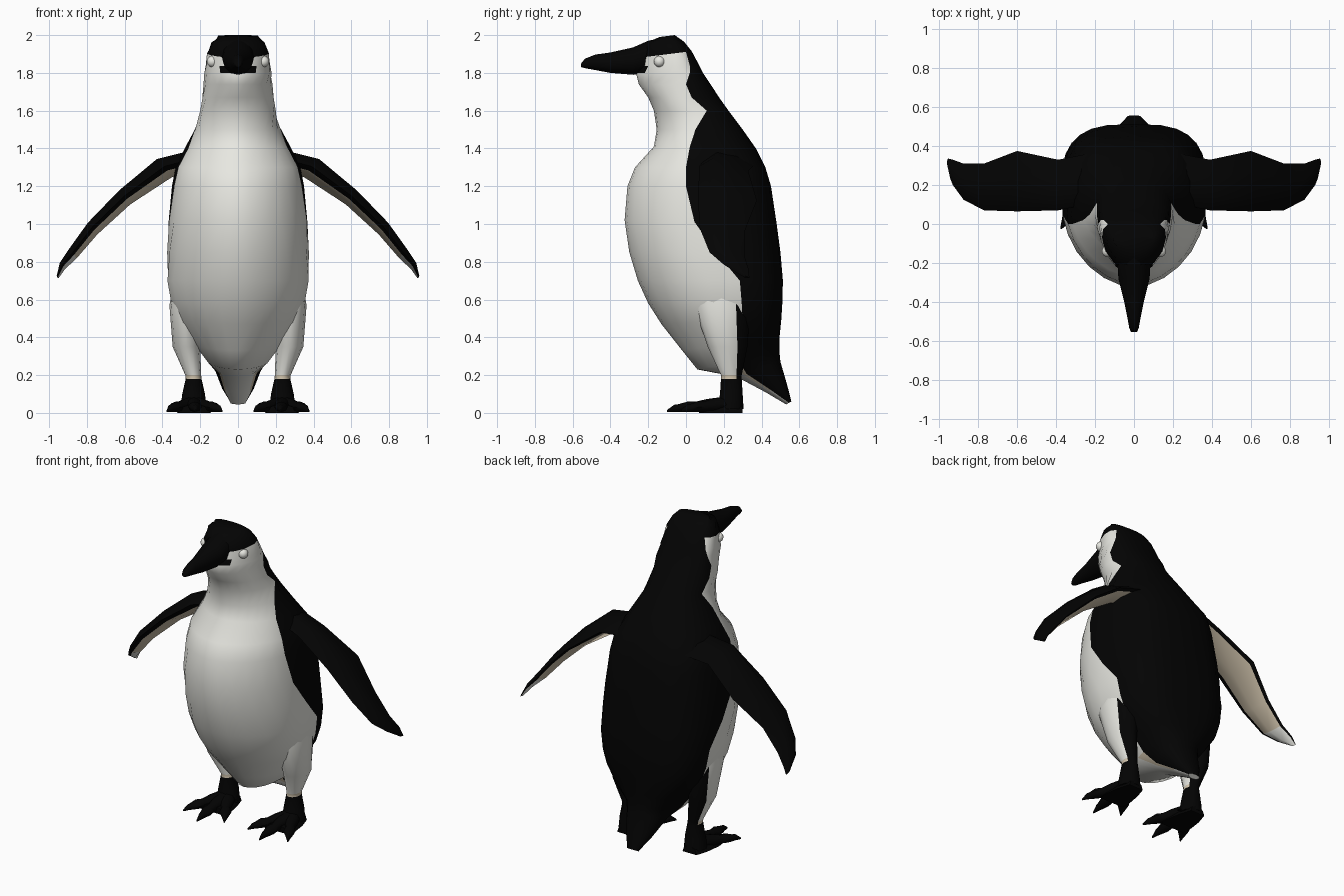
import bpy, bmesh, math
from mathutils import Vector

if "Cube" in bpy.data.objects:
    bpy.data.objects.remove(bpy.data.objects["Cube"])


def material(name, rgb):
    m = bpy.data.materials.new(name)
    m.diffuse_color = (*rgb, 1)
    m.use_nodes = True
    m.node_tree.nodes["Principled BSDF"].inputs["Base Color"].default_value = m.diffuse_color
    return m


BLACK, WHITE, CREAM = 0, 1, 2
MATS = [material("black plumage", (0.001, 0.001, 0.001)),
        material("white plumage", (0.82, 0.82, 0.77)),
        material("cream skin", (0.66, 0.57, 0.43))]


def loft(name, rings, rule, mirror=False, angle=50):
    """Skin closed rings of equal length; rule(row, column, centre) gives the colour."""
    bm = bmesh.new()
    rows = [[bm.verts.new(p) for p in r] for r in rings]
    n = len(rows[0])
    for i in range(len(rows) - 1):
        for j in range(n):
            k = (j + 1) % n
            f = bm.faces.new((rows[i][j], rows[i][k], rows[i + 1][k], rows[i + 1][j]))
            f.material_index = rule(i, j, f.calc_center_median())
    for i, r in ((0, rows[0]), (len(rows) - 2, rows[-1])):
        f = bm.faces.new(r)
        f.material_index = rule(i, 0, f.calc_center_median())
    bmesh.ops.recalc_face_normals(bm, faces=bm.faces)
    me = bpy.data.meshes.new(name)
    bm.to_mesh(me)
    bm.free()
    ob = bpy.data.objects.new(name, me)
    bpy.context.collection.objects.link(ob)
    finish(ob, mirror, angle)
    return ob


def finish(ob, mirror, angle):
    for m in MATS:
        ob.data.materials.append(m)
    bpy.ops.object.select_all(action='DESELECT')
    ob.select_set(True)
    bpy.context.view_layer.objects.active = ob
    bpy.ops.object.shade_smooth_by_angle(angle=math.radians(angle))
    if mirror:
        ob.modifiers.new("mirror", 'MIRROR').use_clip = False


def spow(v, e):
    return math.copysign(abs(v) ** e, v)


def ellipse(c, a, b, n=10):
    """Ring around centre c with half axes a and b."""
    return [Vector(c) + Vector(a) * math.cos(2 * math.pi * i / n)
            + Vector(b) * math.sin(2 * math.pi * i / n) for i in range(n)]


# Body, neck, head and tail: front y,z / back y,z / half width / y of colour edge
BODY = [(.53, .045, .558, .06, .04, .545), (.42, .11, .535, .15, .085, .45),
        (.27, .19, .50, .27, .125, .32), (.06, .23, .495, .32, .165, .28),
        (-.02, .33, .495, .40, .235, .27), (-.13, .47, .505, .50, .32, .30),
        (-.20, .58, .51, .58, .355, .295), (-.255, .70, .513, .70, .375, .285),
        (-.30, .85, .50, .85, .375, .16), (-.325, 1.02, .48, 1.0, .37, .045),
        (-.31, 1.2, .45, 1.2, .35, .0), (-.27, 1.3, .42, 1.3, .33, .0),
        (-.17, 1.41, .37, 1.4, .28, .02), (-.155, 1.5, .30, 1.5, .23, .05),
        (-.17, 1.6, .225, 1.6, .20, .11), (-.20, 1.67, .175, 1.67, .19, .03),
        (-.25, 1.74, .13, 1.74, .183, .0), (-.265, 1.80, .09, 1.80, .178, .02),
        (-.25, 1.835, .07, 1.84, .172, .02), (-.25, 1.88, .03, 1.915, .165, .0),
        (-.22, 1.955, -.01, 1.965, .14, -.05), (-.14, 1.99, -.06, 2.0, .105, -.1)]
N = 6


def body_ring(yf, zf, yb, zb, w, edge):
    head = zf > 1.7
    back_e = .66 if .28 < zf < 1.35 else .9             # boxier back
    front_x = 1.2 if head else 1.12                     # pointed face and belly
    mid = yf + (yb - yf) * (.7 if head else .54)        # widest point
    c = (mid - edge) / ((mid - yf) if edge < mid else (yb - mid))
    te = math.acos(spow(c, 1 / (1 if edge < mid else back_e)))
    # a column of vertices always lies on the colour edge
    ts = [te * i / N for i in range(N)] + [te + (math.pi - te) * i / N for i in range(N + 1)]
    half = []
    for t in ts:
        front = math.cos(t) > 0
        y = mid - spow(math.cos(t), 1 if front else back_e) * ((mid - yf) if front else (yb - mid))
        x = w * max(math.sin(t), 0) ** (front_x if front else back_e)
        half.append((x, y, zf + (zb - zf) * (y - yf) / (yb - yf)))
    return half + [(-x, y, z) for x, y, z in half[-2:0:-1]]


def body_colour(row, col, c):
    if row >= 19 or (row == 17 and c.y < -.205):        # cap and cheek mask
        return BLACK
    if row in (1, 2) and col in (N - 1, 3 * N):         # cream rim under the tail
        return CREAM
    return BLACK if N <= col < 3 * N else WHITE


loft("body", [body_ring(*r) for r in BODY], body_colour)

# Beak: y, top z, bottom z, half width
BEAK = [(-.555, 1.85, 1.83, .015), (-.535, 1.875, 1.825, .024), (-.48, 1.897, 1.815, .034),
        (-.40, 1.908, 1.80, .05), (-.28, 1.935, 1.79, .08), (-.20, 1.97, 1.80, .085),
        (-.13, 1.985, 1.82, .08)]
loft("beak", [ellipse((0, y, (t + b) / 2), (w, 0, 0), (0, 0, (t - b) / 2), 12)
              for y, t, b, w in BEAK], lambda i, j, c: BLACK)

# Eyes
bpy.ops.mesh.primitive_uv_sphere_add(segments=16, ring_count=10, radius=.03)
eye = bpy.context.object
eye.name = "eye"
for v in eye.data.vertices:
    v.co += Vector((.135, -.14, 1.86))
finish(eye, True, 60)
for p in eye.data.polygons:
    p.material_index = WHITE

# Flippers: x, front y,z / back y,z / thickness
WING = [(.24, .10, 1.345, .36, 1.31, .12), (.39, .07, 1.305, .33, 1.28, .12),
        (.60, .065, 1.15, .375, 1.125, .09), (.77, .07, .985, .31, .96, .075),
        (.875, .125, .85, .31, .83, .06), (.93, .20, .785, .33, .765, .04),
        (.955, .30, .722, .336, .715, .015)]


def wing_ring(x, yf, zf, yb, zb, t):
    f, b = Vector((x, yf, zf)), Vector((x, yb, zb))
    n = Vector((.66, 0, .75)) * t / 2
    return [f, f.lerp(b, .25) + n, f.lerp(b, .65) + n * .8, b,
            f.lerp(b, .92) - n * .25, f.lerp(b, .5) - n, f.lerp(b, .14) - n * .4]


def wing_colour(row, col, c):
    if col not in (4, 5):
        return BLACK
    return WHITE if row >= 4 else CREAM


loft("flipper", [wing_ring(*r) for r in WING], wing_colour, mirror=True)

# Thighs and ankles: centre x,y,z / half x,y
LEG = [(.265, .18, .70, .075, .14), (.28, .19, .57, .083, .15), (.273, .22, .35, .073, .105),
       (.237, .24, .20, .042, .055), (.235, .24, .18, .042, .055),
       (.235, .24, .10, .06, .06), (.235, .235, .02, .07, .07)]


def leg_colour(row, col, c):
    if row < 3:
        return BLACK if c.y > .272 else WHITE
    return CREAM if row == 3 and c.y < .26 else BLACK


loft("leg", [ellipse((x, y, z), (a, 0, 0), (0, b, 0), 12) for x, y, z, a, b in LEG],
     leg_colour, mirror=True)

# Toes with knuckles and claws: distance along the toe, half width, height
TOE = [(0, .05, .085), (.35, .04, .07), (.55, .028, .055), (.68, .036, .055),
       (.82, .022, .042), (.88, .016, .04), (1, .004, .012)]
for label, tip in (("inner", (.085, -.02)), ("middle", (.225, -.10)), ("outer", (.375, -.025))):
    base = Vector((.235, .23, 0))
    end = Vector((*tip, 0))
    side = (end - base).normalized().cross(Vector((0, 0, 1)))
    loft(label + "_toe", [ellipse(base.lerp(end, s) + Vector((0, 0, .004 + h / 2)),
                                  side * w, (0, 0, h / 2), 8) for s, w, h in TOE],
         lambda i, j, c: BLACK, mirror=True)

# Foot webbing and heel
WEB = [(.235, .30, .05), (.235, .22, .075), (.233, .12, .09), (.23, .07, .085)]
loft("foot_web", [[(x - w, y, 0), (x + w, y, 0), (x + w * .8, y, .03), (x, y, .05),
                   (x - w * .8, y, .03)] for x, y, w in WEB],
     lambda i, j, c: BLACK, mirror=True)

# Short back claw on the inner side
loft("back_claw", [ellipse((.235 - .09 * s, .24 - .02 * s, .04 - .015 * s),
                           (0, .025 * (1.1 - s), 0), (0, 0, .02 * (1.1 - s)), 6)
                   for s in (0, .6, 1)], lambda i, j, c: BLACK, mirror=True)
